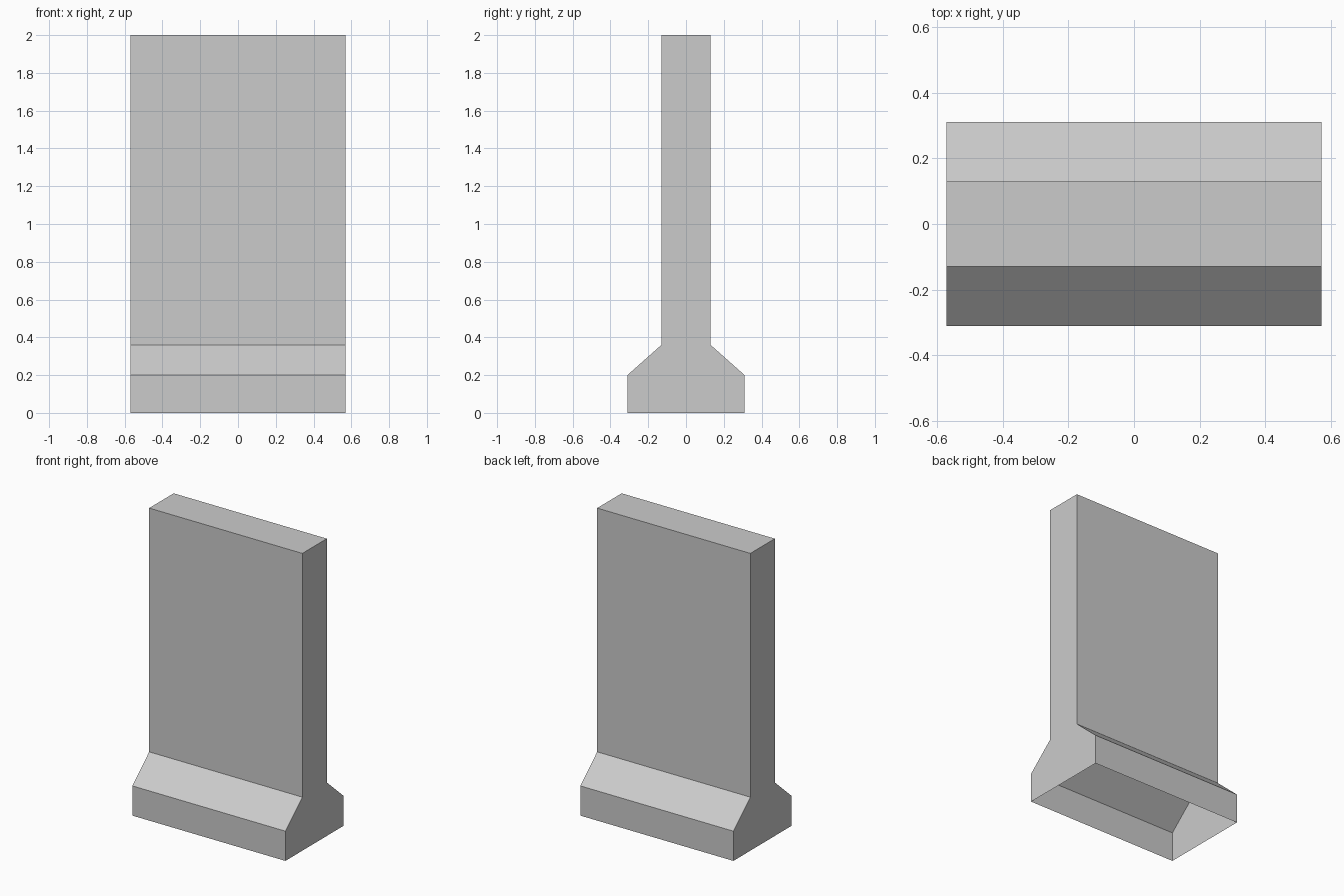
import bpy, bmesh

if "Cube" in bpy.data.objects:
    bpy.data.objects.remove(bpy.data.objects["Cube"])

HALF_LENGTH = 0.57

# Right half of the cross-section (y, z), mirrored for the left half
half = [(0.31, 0.0), (0.31, 0.20), (0.13, 0.36), (0.13, 2.0)]
profile = half + [(-y, z) for y, z in reversed(half)]

# Barrier wall: flared-foot profile extruded along x
bm = bmesh.new()
end = bm.faces.new([bm.verts.new((-HALF_LENGTH, y, z)) for y, z in profile])
extruded = bmesh.ops.extrude_face_region(bm, geom=[end], use_keep_orig=True)
new_verts = [g for g in extruded["geom"] if isinstance(g, bmesh.types.BMVert)]
bmesh.ops.translate(bm, verts=new_verts, vec=(2 * HALF_LENGTH, 0, 0))
bmesh.ops.recalc_face_normals(bm, faces=bm.faces)

# The shell is open underneath
bottom = [f for f in bm.faces if all(v.co.z < 0.001 for v in f.verts)]
bmesh.ops.delete(bm, geom=bottom, context='FACES_ONLY')

mesh = bpy.data.meshes.new("barrier_wall")
bm.to_mesh(mesh)
bm.free()
wall = bpy.data.objects.new("barrier_wall", mesh)
bpy.context.collection.objects.link(wall)
